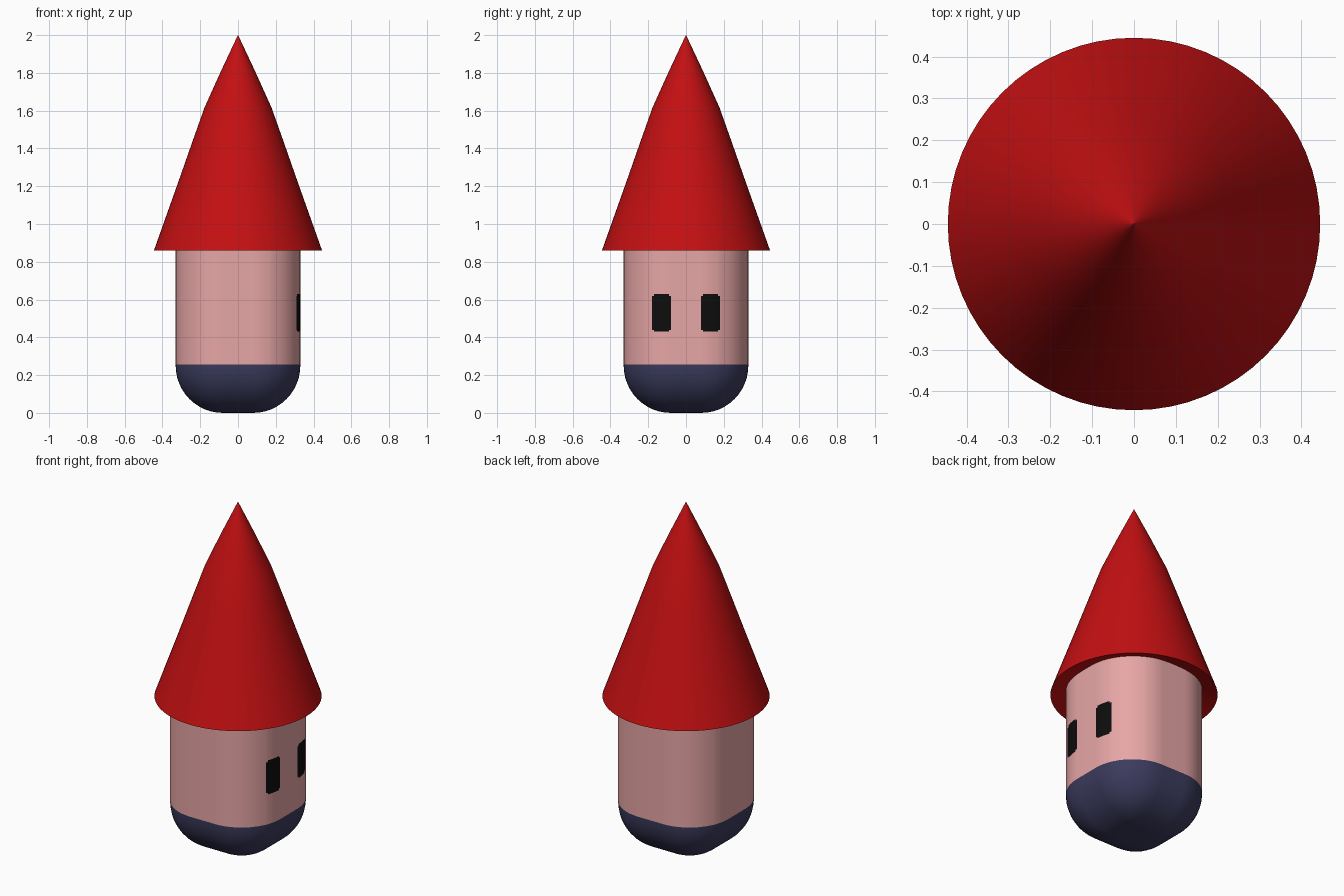
import bpy, bmesh, math

if "Cube" in bpy.data.objects:
    bpy.data.objects.remove(bpy.data.objects["Cube"])


def material(name, rgb):
    m = bpy.data.materials.new(name)
    m.diffuse_color = (*rgb, 1)
    m.use_nodes = True
    m.node_tree.nodes["Principled BSDF"].inputs["Base Color"].default_value = m.diffuse_color
    return m


SKIN = material("skin pink", (0.80, 0.38, 0.38))
NAVY = material("navy trousers", (0.043, 0.043, 0.11))
BLACK = material("eye black", (0.004, 0.004, 0.004))
RED = material("hat red", (0.55, 0.005, 0.006))


def loft(name, rings, mats, rule=None):
    """Skin a stack of equal-length rings, close both ends, colour faces by rule."""
    bm = bmesh.new()
    loops = [[bm.verts.new(p) for p in ring] for ring in rings]
    n = len(loops[0])
    for a, b in zip(loops, loops[1:]):
        for i in range(n):
            j = (i + 1) % n
            bm.faces.new((a[i], a[j], b[j], b[i]))
    bm.faces.new(loops[0][::-1])
    bm.faces.new(loops[-1])
    bmesh.ops.remove_doubles(bm, verts=bm.verts, dist=1e-5)
    bmesh.ops.recalc_face_normals(bm, faces=bm.faces)
    if rule:
        for f in bm.faces:
            f.material_index = rule(f.calc_center_median())
    mesh = bpy.data.meshes.new(name)
    bm.to_mesh(mesh)
    bm.free()
    for m in mats:
        mesh.materials.append(m)
    ob = bpy.data.objects.new(name, mesh)
    bpy.context.collection.objects.link(ob)
    bpy.ops.object.select_all(action='DESELECT')
    ob.select_set(True)
    bpy.context.view_layer.objects.active = ob
    bpy.ops.object.shade_smooth_by_angle(angle=math.radians(40))
    return ob


# Body: box with large rounded edges; arc steps line up with the eye borders
CORE, R = 0.08, 0.25
ARC = [0, 2.3, 9, 15, 21.1, 23.6, 34, 45, 56, 66.4, 68.9, 75, 81, 87.7, 90]


def rounded_square(z, r):
    pts = []
    for q in range(4):
        mid = math.radians(45 + 90 * q)
        cx, cy = CORE * math.copysign(1, math.cos(mid)), CORE * math.copysign(1, math.sin(mid))
        for d in ARC:
            t = math.radians(d + 90 * q)
            pts.append((cx + r * math.cos(t), cy + r * math.sin(t), z))
    return pts


body_rings = []
for k in range(13):
    p = math.radians(7.5 * k)
    body_rings.append(rounded_square(R * (1 - math.cos(p)), R * math.sin(p)))
body_rings += [rounded_square(z, R) for z in (0.255, 0.43, 0.44, 0.62, 0.63, 0.95)]


def body_colour(c):
    if c.z < 0.255:
        return 1
    y, dz = abs(c.y), abs(c.z - 0.53)
    in_eye = c.x > 0.25 and 0.08 < y < 0.18 and dz < 0.10
    corner = (y < 0.09 or y > 0.17) and dz > 0.09
    return 2 if in_eye and not corner else 0


loft("body", body_rings, [SKIN, NAVY, BLACK], body_colour)

# Hat: tall cone with a slight bend and a shallow hollow underside
SIDES = 64
PROFILE = [(0.25, 0.93), (0.36, 0.89), (0.445, 0.86), (0.317, 1.22),
           (0.24, 1.44), (0.178, 1.615), (0.09, 1.81), (0.0, 2.0)]
loft("hat", [[(r * math.cos(math.tau * i / SIDES), r * math.sin(math.tau * i / SIDES), z)
              for i in range(SIDES)] for r, z in PROFILE[:-1]]
     + [[(0.0005 * math.cos(math.tau * i / SIDES), 0.0005 * math.sin(math.tau * i / SIDES), 2.0)
         for i in range(SIDES)]], [RED])
